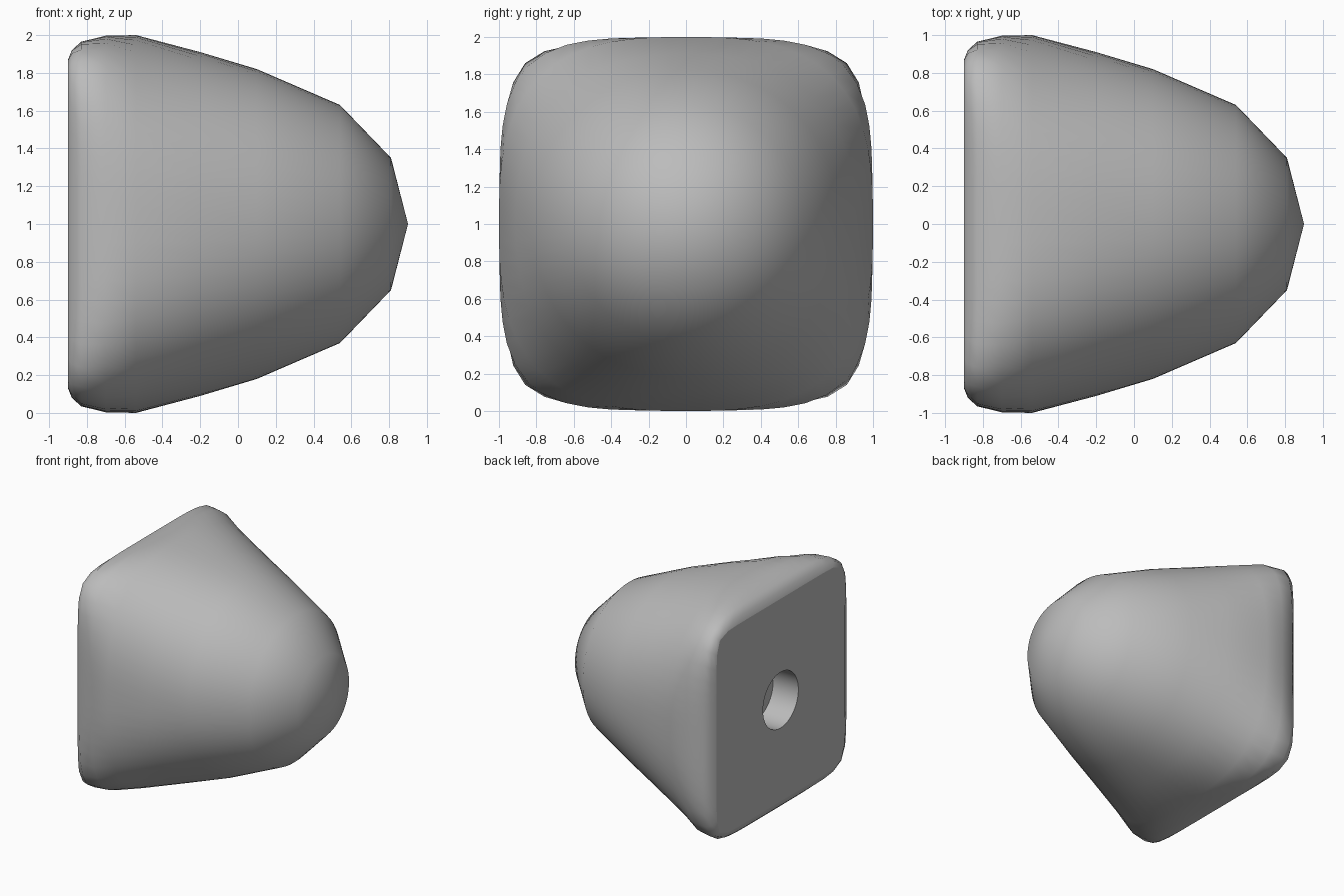
import bpy, bmesh, math

if "Cube" in bpy.data.objects:
    bpy.data.objects.remove(bpy.data.objects["Cube"])

SEGMENTS = 64

grey = bpy.data.materials.new("neutral_grey")
grey.diffuse_color = (0.5, 0.5, 0.5, 1)
grey.use_nodes = True
grey.node_tree.nodes["Principled BSDF"].inputs["Base Color"].default_value = grey.diffuse_color

# Rings from the hole floor, round the flat back, to the tip:
# (x, half width at side middle, coordinate at the diagonal corner)
ROUND = math.sqrt(0.5)
HOLE = 0.24
rings = [
    (-0.66, HOLE, HOLE * ROUND),
    (-0.90, HOLE, HOLE * ROUND),
    (-0.90, 0.87, 0.825),
    (-0.88, 0.92, 0.85),
    (-0.83, 0.965, 0.86),
    (-0.70, 0.997, 0.845),
    (-0.54, 1.00, 0.785),
    (-0.20, 0.91, 0.68),
    (0.10, 0.82, 0.59),
    (0.54, 0.63, 0.45),
    (0.81, 0.35, 0.25),
]


def add_ring(bm, x, half, corner):
    """Superellipse section through the side middle and the corner."""
    n = math.log(0.5) / math.log(corner / half)
    verts = []
    for i in range(SEGMENTS):
        a = 2 * math.pi * i / SEGMENTS
        c, s = math.cos(a), math.sin(a)
        r = half / (abs(c) ** n + abs(s) ** n) ** (1 / n)
        verts.append(bm.verts.new((x, r * c, 1 + r * s)))
    return verts


bm = bmesh.new()
loops = [add_ring(bm, *ring) for ring in rings]
for a, b in zip(loops, loops[1:]):
    for i in range(SEGMENTS):
        j = (i + 1) % SEGMENTS
        bm.faces.new((a[i], a[j], b[j], b[i]))

# Hole floor and pointed tip
bm.faces.new(loops[0])
tip = bm.verts.new((0.9, 0, 1))
for i in range(SEGMENTS):
    bm.faces.new((loops[-1][i], loops[-1][(i + 1) % SEGMENTS], tip))
bmesh.ops.recalc_face_normals(bm, faces=bm.faces)

# Smooth body with crisp hole and back plate borders
for f in bm.faces:
    f.smooth = True
for ring in loops[:3]:
    for i in range(SEGMENTS):
        bm.edges.get((ring[i], ring[(i + 1) % SEGMENTS])).smooth = False

mesh = bpy.data.meshes.new("domed_cap")
bm.to_mesh(mesh)
bm.free()
mesh.materials.append(grey)
cap = bpy.data.objects.new("domed_cap", mesh)
bpy.context.collection.objects.link(cap)
